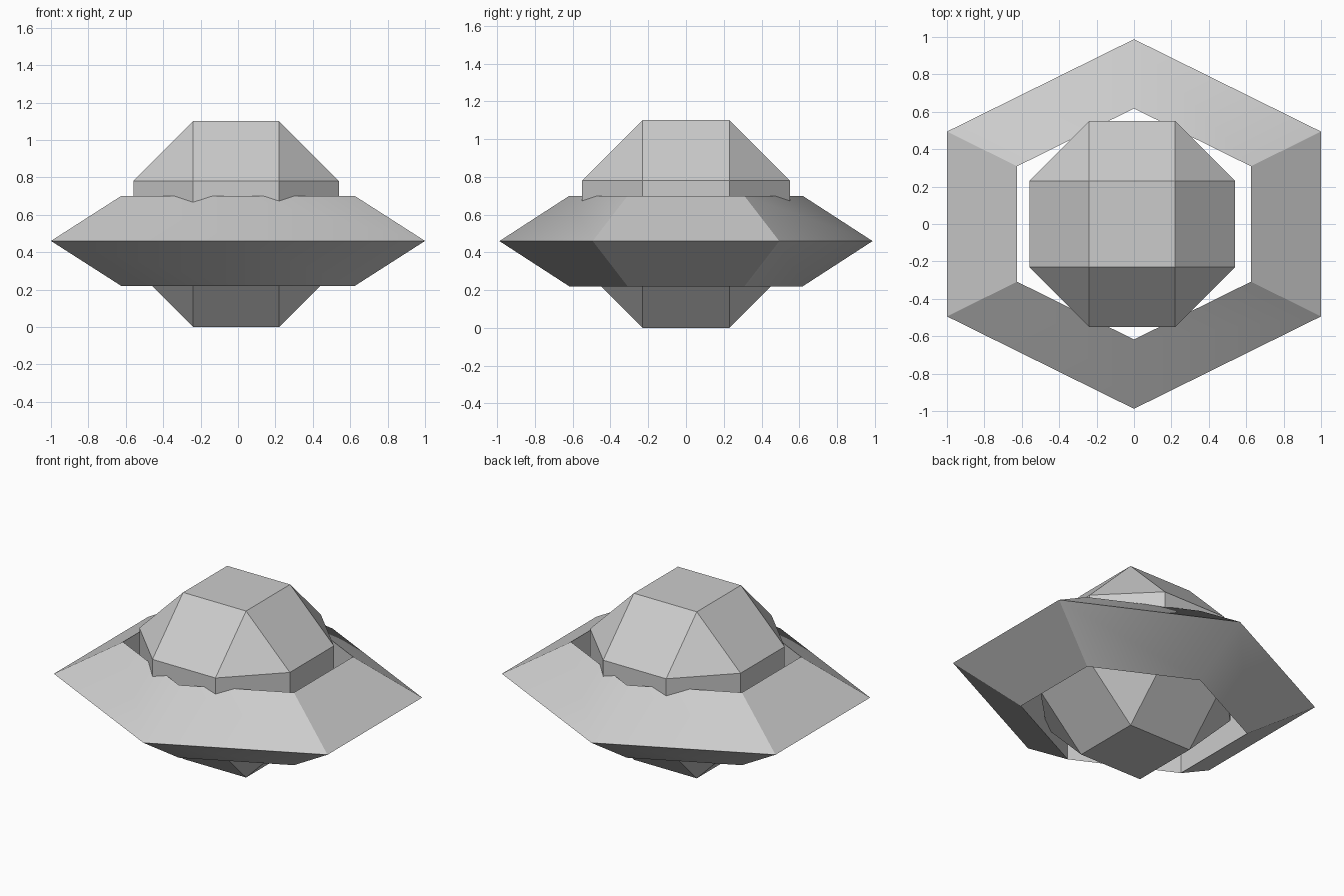
import bpy
import bmesh
from math import cos, sin, pi, radians
from itertools import product

if "Cube" in bpy.data.objects:
    bpy.data.objects.remove(bpy.data.objects["Cube"], do_unlink=True)

# One plain grey for the whole craft
grey = bpy.data.materials.new("light_grey")
grey.use_nodes = True
colour = (0.6, 0.6, 0.6, 1)
grey.diffuse_color = colour
grey.node_tree.nodes["Principled BSDF"].inputs["Base Color"].default_value = colour


def finish(bm, name):
    bmesh.ops.recalc_face_normals(bm, faces=bm.faces)
    mesh = bpy.data.meshes.new(name)
    bm.to_mesh(mesh)
    bm.free()
    mesh.materials.append(grey)
    obj = bpy.data.objects.new(name, mesh)
    bpy.context.collection.objects.link(obj)
    return obj


# Faceted core: squares joined by corner triangles
half_face, reach = 0.23, 0.55
bm = bmesh.new()
for sx, sy, sz in product((-1, 1), repeat=3):
    for axis in range(3):
        p = [half_face * s for s in (sx, sy, sz)]
        p[axis] = reach * (sx, sy, sz)[axis]
        bm.verts.new((p[0] - 0.01, p[1], p[2] + reach))
bmesh.ops.convex_hull(bm, input=bm.verts[:])
bmesh.ops.dissolve_limit(bm, angle_limit=radians(1),
                         verts=bm.verts[:], edges=bm.edges[:])
finish(bm, "core")

# Six-sided ring with a triangular section and an upright inner wall
sides = 6
profile = [(1.0, 0.46), (0.625, 0.70), (0.625, 0.22)]
stretch = 1 / cos(pi / sides)
bm = bmesh.new()
loops = []
for k in range(sides):
    a = 2 * pi * k / sides
    loops.append([bm.verts.new((r * sin(a) * stretch, r * cos(a) * 0.988, z))
                  for r, z in profile])
for k in range(sides):
    here, there = loops[k], loops[(k + 1) % sides]
    for i in range(3):
        j = (i + 1) % 3
        bm.faces.new((here[i], here[j], there[j], there[i]))
ring = finish(bm, "ring")

# Front and back corners of the ring blend softly, all others stay sharp
for obj in bpy.context.selected_objects:
    obj.select_set(False)
ring.select_set(True)
bpy.context.view_layer.objects.active = ring
bpy.ops.object.shade_smooth_by_angle(angle=radians(32.5))
